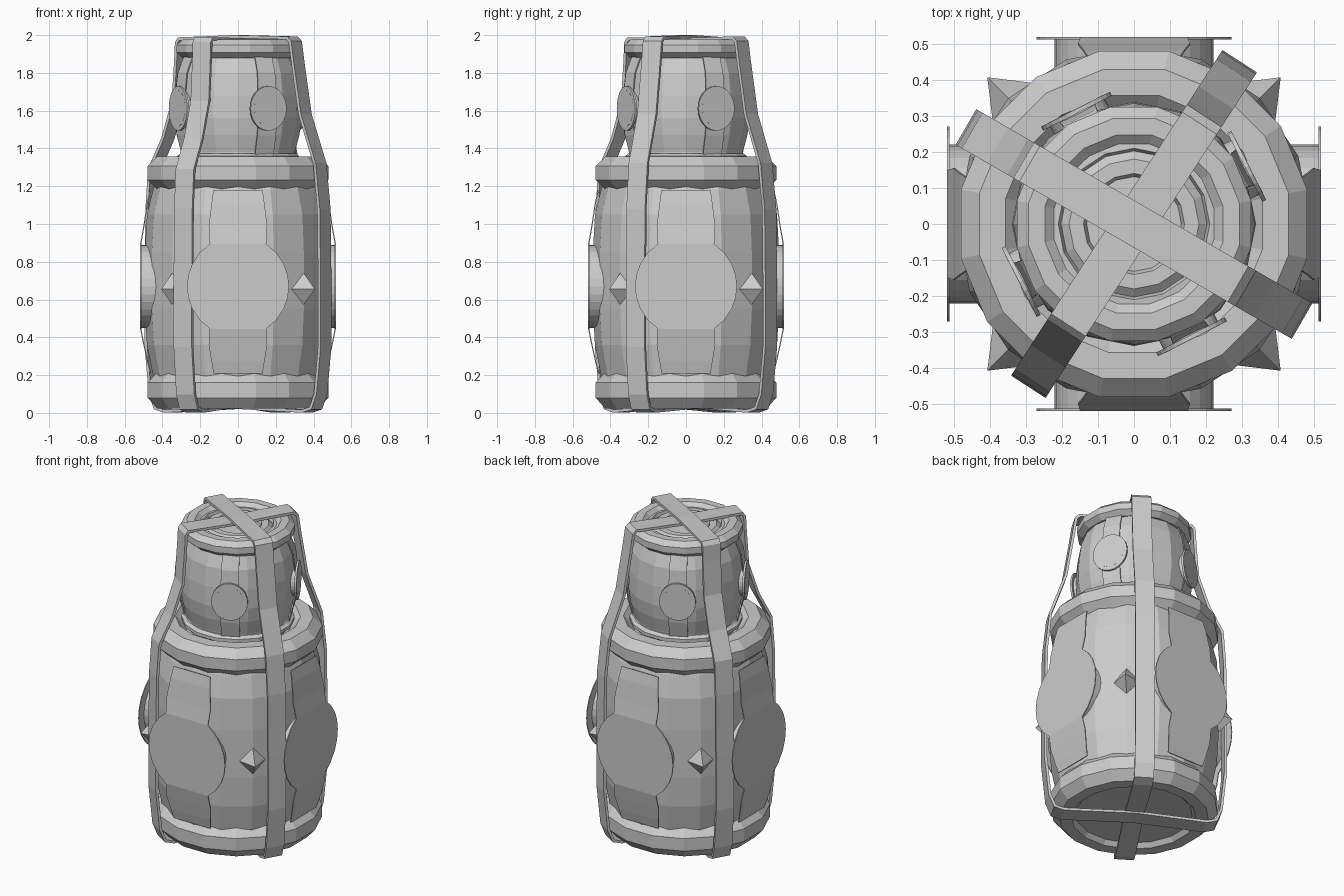
import bpy, bmesh
from math import sin, cos, pi, radians, sqrt
from mathutils import Matrix

if "Cube" in bpy.data.objects:
    bpy.data.objects.remove(bpy.data.objects["Cube"])


def make(name, verts, faces, angle=0.0, thick=0.0, offset=0.0):
    """Mesh from data, turned about z, optionally thickened."""
    me = bpy.data.meshes.new(name)
    me.from_pydata(verts, [], faces)
    bm = bmesh.new()
    bm.from_mesh(me)
    bmesh.ops.remove_doubles(bm, verts=bm.verts, dist=1e-5)
    bmesh.ops.recalc_face_normals(bm, faces=bm.faces)
    bm.to_mesh(me)
    bm.free()
    ob = bpy.data.objects.new(name, me)
    bpy.context.collection.objects.link(ob)
    ob.rotation_euler.z = angle
    if thick:
        m = ob.modifiers.new("thickness", 'SOLIDIFY')
        m.thickness = thick
        m.offset = offset
        m.use_even_offset = True
    return ob


def lathe(name, profile, n=16, turn=0.0, closed=False):
    """Revolve (r, z) points around z."""
    verts = [(r * cos(2 * pi * i / n), r * sin(2 * pi * i / n), z)
             for i in range(n) for r, z in profile]
    k = len(profile)
    faces = []
    for i in range(n):
        a, b = i * k, (i + 1) % n * k
        for j in range(k if closed else k - 1):
            j2 = (j + 1) % k
            q = [a + j, b + j, b + j2, a + j2]
            if profile[j][0] == 0:
                q = [q[0], q[2], q[3]]
            elif profile[j2][0] == 0:
                q = [q[0], q[1], q[2]]
            faces.append(q)
    return make(name, verts, faces, turn)


def ring(name, R, z, rr, rz, n=16, sides=8):
    """Faceted roll with an oval section."""
    prof = [(R + rr * cos(2 * pi * (s + .5) / sides) * 1.05,
             z + rz * sin(2 * pi * (s + .5) / sides) * 1.05) for s in range(sides)]
    return lathe(name, prof, n, pi / n, True)


def plate(name, rows, angle):
    """Bent upright sheet facing +x from rows of (half width, z, distance)."""
    verts = [(d, s * w, z) for w, z, d in rows for s in (-1, 1)]
    faces = [(2 * i, 2 * i + 1, 2 * i + 3, 2 * i + 2) for i in range(len(rows) - 1)]
    return make(name, verts, faces, angle, .006)


def disc(name, ry, rz, z, d0, d1, angle, n=32):
    """Short drum with its axis along the turned x."""
    verts = [(d, ry * cos(2 * pi * i / n), z + rz * sin(2 * pi * i / n))
             for d in (d0, d1) for i in range(n)]
    faces = [tuple(range(n)), tuple(range(n, 2 * n))]
    faces += [(i, (i + 1) % n, n + (i + 1) % n, n + i) for i in range(n)]
    return make(name, verts, faces, angle)


def strap(name, side_a, side_b, top, bottom, angle, half=.057):
    """Closed band over the top, down both sides and under the base."""
    loop = [(0, top)] + side_a + [(0, bottom)] + [(-r, z) for r, z in reversed(side_b)]
    k = len(loop)
    verts = [(r, s * half, z) for r, z in loop for s in (-1, 1)]
    faces = [(2 * i, 2 * i + 1, 2 * ((i + 1) % k) + 1, 2 * ((i + 1) % k)) for i in range(k)]
    return make(name, verts, faces, angle, .016)


# Lower barrel and its two rolls
lathe("lower_barrel", [(0, .06), (.33, .05), (.40, .05), (.45, .20), (.482, .36), (.493, .55),
                       (.493, .85), (.482, 1.05), (.45, 1.18), (.40, 1.32), (.36, 1.335),
                       (.33, 1.31), (0, 1.31)])
ring("bottom_roll", .40, .12, .09, .10)
ring("shoulder_roll", .40, 1.27, .092, .09)

# Upper jar, collar, rim and dished lid
lathe("upper_jar", [(0, 1.30), (.30, 1.30), (.30, 1.38), (.325, 1.47), (.338, 1.56), (.335, 1.68),
                    (.32, 1.80), (.285, 1.89), (.26, 1.95), (.21, 1.955), (.20, 1.93), (0, 1.94)])
ring("jar_foot", .295, 1.35, .035, .025)
ring("jar_rim", .275, 1.927, .058, .05)
lathe("lid_ring", [(.13, 1.93), (.14, 1.955), (.18, 1.955), (.21, 1.93)])

# Lower medallions, one on each side
mid = [(.27 * sqrt(max(0, 1 - (t / .27) ** 2)), .67 + t, .515)
       for t in (-.225, -.18, -.12, -.06, 0, .06, .12, .18, .225)]
rows = ([(.13, .21, .462), (.14, .27, .478), (.155, .36, .498)] + mid +
        [(.155, .99, .498), (.14, 1.11, .48), (.13, 1.18, .464)])
for i in range(4):
    plate(f"lower_plate_{i}", rows, i * pi / 2)
    disc(f"lower_medallion_{i}", .22, .22, .67, .42, .5165, i * pi / 2)

# Upper medallions, turned off the axes
strip = [(.055, 1.37, .305), (.055, 1.47, .332), (.055, 1.56, .344), (.055, 1.68, .342),
         (.052, 1.80, .328), (.05, 1.89, .292)]
for i in range(4):
    a = radians(27) + i * pi / 2
    plate(f"upper_strip_{i}", strip, a)
    disc(f"upper_medallion_{i}", .107, .118, 1.612, .345, .357, a, 24)
    disc(f"upper_boss_{i}", .085, .095, 1.612, .31, .3575, a, 24)

# Pointed studs on the diagonals
for i in range(4):
    d = .46
    make(f"stud_{i}", [(.575, 0, .655), (d, -.09, .655), (d, 0, .54), (d, .09, .655), (d, 0, .775)],
         [(0, 1, 2), (0, 2, 3), (0, 3, 4), (0, 4, 1), (1, 4, 3, 2)], pi / 4 + i * pi / 2)

# Crossing straps
low = [(.525, 1.08), (.53, .7), (.53, .35), (.505, .10), (.475, .025), (.42, .009)]
wide = [(.33, 1.985), (.35, 1.965), (.365, 1.86), (.41, 1.58), (.50, 1.32)] + low
near = [(.33, 1.98), (.345, 1.96), (.35, 1.86), (.365, 1.65), (.43, 1.45), (.51, 1.29)] + low
strap("long_strap", wide, near, 1.992, .03, radians(-30))
strap("cross_strap", wide, near, 1.976, .045, radians(57))
